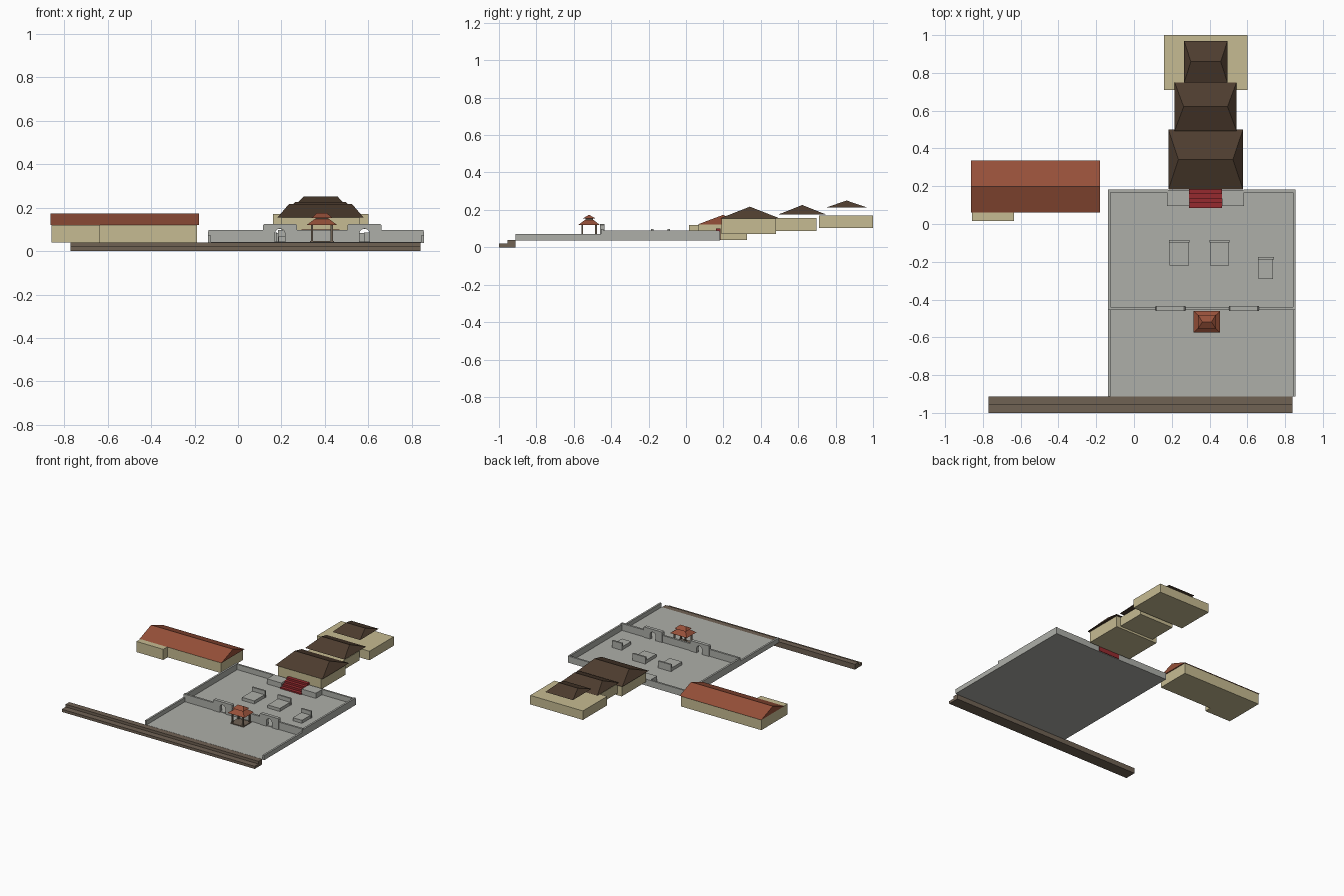
import bpy, bmesh, math

if "Cube" in bpy.data.objects:
    bpy.data.objects.remove(bpy.data.objects["Cube"])


def mat(name, r, g, b):
    m = bpy.data.materials.new(name)
    lin = lambda c: ((c / 255 + 0.055) / 1.055) ** 2.4 if c > 10 else c / 255 / 12.92
    m.diffuse_color = (lin(r), lin(g), lin(b), 1)
    m.use_nodes = True
    m.node_tree.nodes["Principled BSDF"].inputs["Base Color"].default_value = m.diffuse_color
    return m


GREY = mat("stone grey", 174, 175, 169)
CREAM = mat("cream plaster", 198, 187, 146)
DARK = mat("dark brown tile", 78, 61, 47)
TERRA = mat("terracotta tile", 150, 80, 57)
BROWN = mat("step brown", 112, 98, 84)
RED = mat("red stair", 150, 42, 47)


def finish(name, bm, m):
    bmesh.ops.recalc_face_normals(bm, faces=bm.faces)
    me = bpy.data.meshes.new(name)
    bm.to_mesh(me)
    bm.free()
    me.materials.append(m)
    ob = bpy.data.objects.new(name, me)
    bpy.context.collection.objects.link(ob)
    return ob


def loft(name, m, low, high):
    """Solid between two level rectangles (x0, x1, y0, y1, z); the top may shrink to a ridge."""
    bm = bmesh.new()
    rings = []
    for x0, x1, y0, y1, z in (low, high):
        rings.append([bm.verts.new((x, y, z)) for x, y in ((x0, y0), (x1, y0), (x1, y1), (x0, y1))])
    a, b = rings
    bm.faces.new(a)
    bm.faces.new(b)
    for i in range(4):
        j = (i + 1) % 4
        bm.faces.new((a[i], a[j], b[j], b[i]))
    bmesh.ops.remove_doubles(bm, verts=bm.verts, dist=1e-5)
    return finish(name, bm, m)


def box(name, m, x0, x1, y0, y1, z0, z1):
    return loft(name, m, (x0, x1, y0, y1, z0), (x0, x1, y0, y1, z1))


def roof(name, m, x0, x1, y0, y1, z0, z1, inset):
    """Ridge roof; inset 0 gives a gable, larger gives a hip."""
    y = (y0 + y1) / 2
    return loft(name, m, (x0, x1, y0, y1, z0), (x0 + inset, x1 - inset, y, y, z1))


def extrude(name, m, pts, axis, a, b):
    """Extrude a 2D profile along x (points are y,z) or along y (points are x,z)."""
    bm = bmesh.new()
    put = (lambda p: (a, p[0], p[1])) if axis == 'x' else (lambda p: (p[0], a, p[1]))
    f = bm.faces.new([bm.verts.new(put(p)) for p in pts])
    r = bmesh.ops.extrude_face_region(bm, geom=[f])
    vs = [v for v in r['geom'] if isinstance(v, bmesh.types.BMVert)]
    bmesh.ops.translate(bm, verts=vs, vec=(b - a, 0, 0) if axis == 'x' else (0, b - a, 0))
    return finish(name, bm, m)


# front steps
extrude("front_steps", BROWN, [(-1, 0), (-0.912, 0), (-0.912, 0.04), (-0.955, 0.04),
                               (-0.955, 0.02), (-1, 0.02)], 'x', -0.77, 0.84)

# courtyard floors
box("front_court_floor", GREY, -0.135, 0.853, -0.912, -0.452, 0.036, 0.041)
box("rear_court_floor", GREY, -0.135, 0.853, -0.452, 0.18, 0.036, 0.045)

# side walls
for side, x in (("left", -0.138), ("right", 0.842)):
    box(side + "_front_wall", GREY, x, x + 0.014, -0.912, -0.452, 0.036, 0.072)
    box(side + "_rear_wall", GREY, x, x + 0.014, -0.452, 0.18, 0.036, 0.09)

# rear walls and terrace
box("rear_wall_left", GREY, -0.138, 0.18, 0.168, 0.182, 0.036, 0.085)
box("rear_wall_right", GREY, 0.58, 0.856, 0.168, 0.182, 0.036, 0.085)
box("terrace_left", GREY, 0.175, 0.295, 0.095, 0.18, 0.036, 0.084)
box("terrace_right", GREY, 0.465, 0.583, 0.095, 0.18, 0.036, 0.084)

# red stair
n = 4
stair = [(0.185, 0.04), (0.185, 0.1)]
for i in range(n):
    z = 0.1 - i * 0.06 / n
    y = 0.185 - (i + 1) * 0.1 / n
    stair += [(y, z), (y, z - 0.06 / n)]
extrude("red_stair", RED, stair[:-1] + [(0.085, 0.04)], 'x', 0.292, 0.467)

# dividing wall with two arched gates
for i, (x0, x1) in enumerate(((-0.135, 0.115), (0.27, 0.505), (0.66, 0.853))):
    box(f"dividing_wall_{i}", GREY, x0, x1, -0.455, -0.44, 0.036, 0.097)
for i, c in enumerate((0.193, 0.582)):
    w, r, spring = 0.079, 0.023, 0.08
    arch = [(c + r * math.cos(math.pi * k / 8), spring + r * math.sin(math.pi * k / 8)) for k in range(9)]
    pts = [(c - w, 0.036), (c - w, 0.118), (c - w + 0.006, 0.124), (c + w - 0.006, 0.124),
           (c + w, 0.118), (c + w, 0.036), (c + r, 0.036)] + arch + [(c - r, 0.036)]
    extrude(f"arched_gate_{i}", GREY, pts, 'y', -0.46, -0.435)

# stone blocks with headstones
for i, (x0, x1, y0, y1) in enumerate(((0.187, 0.29, -0.22, -0.095), (0.402, 0.503, -0.22, -0.095),
                                      (0.66, 0.737, -0.29, -0.185))):
    box(f"stone_block_{i}", GREY, x0, x1, y0, y1, 0.04, 0.068)
    box(f"headstone_{i}", GREY, x0 - 0.003, x1 + 0.003, y1 - 0.003, y1 + 0.01, 0.04, 0.097)

# pavilion
px, py = 0.386, -0.518
box("pavilion_base", BROWN, px - 0.055, px + 0.055, py - 0.047, py + 0.047, 0.038, 0.047)
for sx in (-1, 1):
    for sy in (-1, 1):
        x, y = px + sx * 0.045, py + sy * 0.037
        box("pavilion_post", BROWN, x - 0.005, x + 0.005, y - 0.005, y + 0.005, 0.045, 0.122)
loft("pavilion_lower_roof", TERRA, (px - 0.07, px + 0.07, py - 0.057, py + 0.057, 0.12),
     (px - 0.034, px + 0.034, py - 0.022, py + 0.022, 0.147))
box("pavilion_neck", BROWN, px - 0.03, px + 0.03, py - 0.02, py + 0.02, 0.14, 0.158)
roof("pavilion_upper_roof", TERRA, px - 0.047, px + 0.047, py - 0.036, py + 0.036, 0.153, 0.174, 0.023)

# three halls climbing to the rear
box("first_hall", CREAM, 0.2, 0.56, 0.19, 0.48, 0.07, 0.155)
box("second_hall", CREAM, 0.235, 0.525, 0.48, 0.697, 0.086, 0.157)
box("third_hall", CREAM, 0.16, 0.6, 0.71, 1.0, 0.102, 0.17)
roof("first_hall_roof", DARK, 0.182, 0.577, 0.183, 0.5, 0.155, 0.217, 0.053)
roof("second_hall_roof", DARK, 0.215, 0.543, 0.493, 0.75, 0.175, 0.226, 0.048)
roof("third_hall_roof", DARK, 0.265, 0.495, 0.748, 0.97, 0.212, 0.25, 0.036)

# side building
box("side_building", CREAM, -0.858, -0.188, 0.067, 0.327, 0.04, 0.122)
box("side_building_annex", CREAM, -0.858, -0.635, 0.015, 0.07, 0.04, 0.12)
roof("side_building_roof", TERRA, -0.863, -0.18, 0.06, 0.335, 0.121, 0.173, 0)
